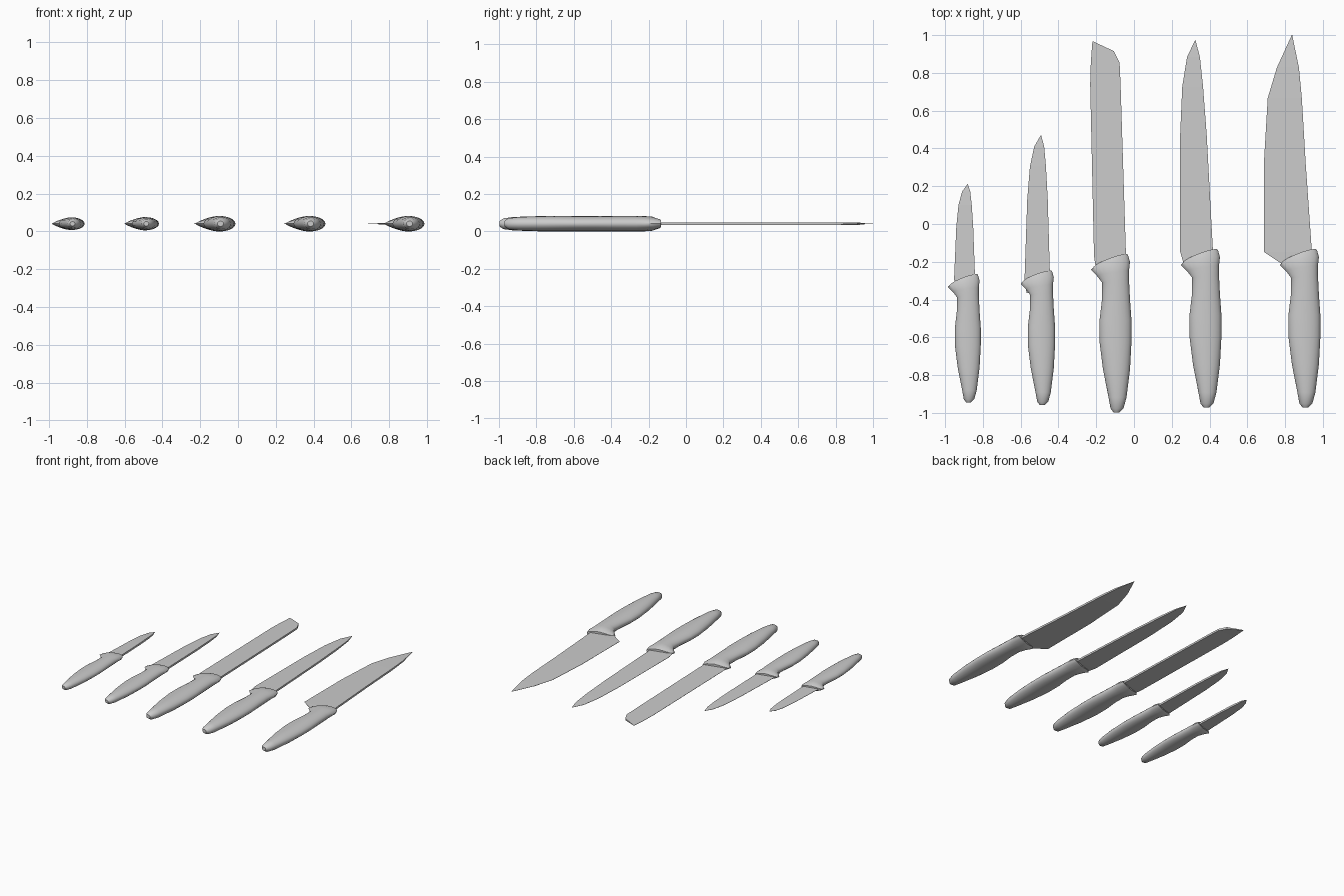
import bpy, bmesh, math

if "Cube" in bpy.data.objects:
    bpy.data.objects.remove(bpy.data.objects["Cube"])

S = 189.0      # drawing units per model unit
ZC = 0.041     # height of the knives' middle plane
HALF = 0.041   # half thickness of a full-size handle


def loft(name, rings, smooth):
    """Skin a list of closed rings and cap both ends."""
    bm = bmesh.new()
    vr = [[bm.verts.new(p) for p in r] for r in rings]
    for a, b in zip(vr, vr[1:]):
        for i in range(len(a)):
            bm.faces.new((a[i - 1], a[i], b[i], b[i - 1]))
    bm.faces.new(vr[0])
    bm.faces.new(vr[-1])
    bmesh.ops.recalc_face_normals(bm, faces=bm.faces)
    me = bpy.data.meshes.new(name)
    bm.to_mesh(me)
    bm.free()
    ob = bpy.data.objects.new(name, me)
    bpy.context.collection.objects.link(ob)
    if smooth:
        bpy.ops.object.select_all(action='DESELECT')
        ob.select_set(True)
        bpy.context.view_layer.objects.active = ob
        bpy.ops.object.shade_smooth_by_angle(angle=math.radians(40))


# Handle grip from the tail up: left, right, height (from the handle's centre)
GRIP = [(2, 8, -79), (-1, 12, -75), (-3, 15, -64), (-8.5, 18.5, -36),
        (-12, 20, -8), (-12, 20, 13), (-9.5, 18.5, 34)]
# Slanted guard: left, right, left height, slant, thickness factor
GUARD = [(-9.5, 17.5, 51, 3, 1), (-14.5, 17.5, 57.5, 5, 1),
         (-20.5, 18.5, 63.5, 8, .93), (-18.5, 16.5, 65.5, 13, .63)]


def handle(name, cx, cy, s, n=20):
    rows = [(l, r, y, 0, math.sin(math.pi / 2 * min(1, (r - l) / 26)), 0)
            for l, r, y in GRIP]
    rows += [(*g, i / 5) for i, g in enumerate(GUARD)]
    rings = []
    for l, r, y, slant, k, sharp in rows:
        ring = []
        for i in range(n):
            a = 2 * math.pi * i / n
            t = (1 - math.cos(a)) / 2
            px = l + (r - l) * t
            py = y + slant * t + 6 * sharp * abs(math.sin(a))
            z = HALF * k * math.sin(a) * min(1, 2 * t) ** sharp
            ring.append(((cx + px * s) / S, (cy + py * s) / S, ZC + z * s))
        rings.append(ring)
    loft(name, rings, True)


# Blade profiles: fraction of length, edge side, spine side (fractions of width)
POINTED = [(0, 0, 1), (.55, .105, .91), (.78, .21, .84), (.92, .38, .77), (1, .64, .65)]
BROAD = [(0, 0, 1), (.41, 0, .87), (.71, .08, .79), (.85, .27, .73), (1, .58, .59)]
BLUNT = [(0, 0, 1), (.8, -.12, .83), (.9, -.1, .8), (1, -.05, .62)]


def blade(name, profile, x, width, y, length, lean=0, inset=2, drop=0):
    """Thin wedge from spine to edge; its root is sunk into the handle."""
    pts = [(x + inset, x + width, y - 14, y - 14)]
    for t, e, p in profile:
        py = y + t * length
        pts.append((x + (e + lean * t) * width, x + (p + lean * t) * width,
                    py, py - drop * (t == 1)))
    rings = []
    for ex, px, ey, py in pts:
        h = .0075 * min(1, 1.6 * (px - ex) / width)
        e, p = (ex / S, ey / S), (px / S, py / S)
        tip = min(h, .001)
        rings.append([(*e, ZC - tip), (*p, ZC - h), (*p, ZC + h), (*e, ZC + tip)])
    loft(name, rings, False)


# The five knives, left to right
handle("paring_knife_handle", -169.5, -114.5, .81)
blade("paring_knife_blade", POINTED, -180, 21, -55, 95)
handle("utility_knife_handle", -96, -114, .85)
blade("utility_knife_blade", POINTED, -109.5, 25.5, -55, 144)
handle("slicing_knife_handle", -22.5, -109.5, 1)
blade("slicing_knife_blade", BLUNT, -40, 32, -32, 215, drop=10)
handle("carving_knife_handle", 67.5, -104.5, 1)
blade("carving_knife_blade", POINTED, 46, 33, -27, 211, lean=-.18, inset=4)
handle("chef_knife_handle", 166.5, -104.5, 1)
blade("chef_knife_blade", BROAD, 130, 48, -28, 217, inset=21)
